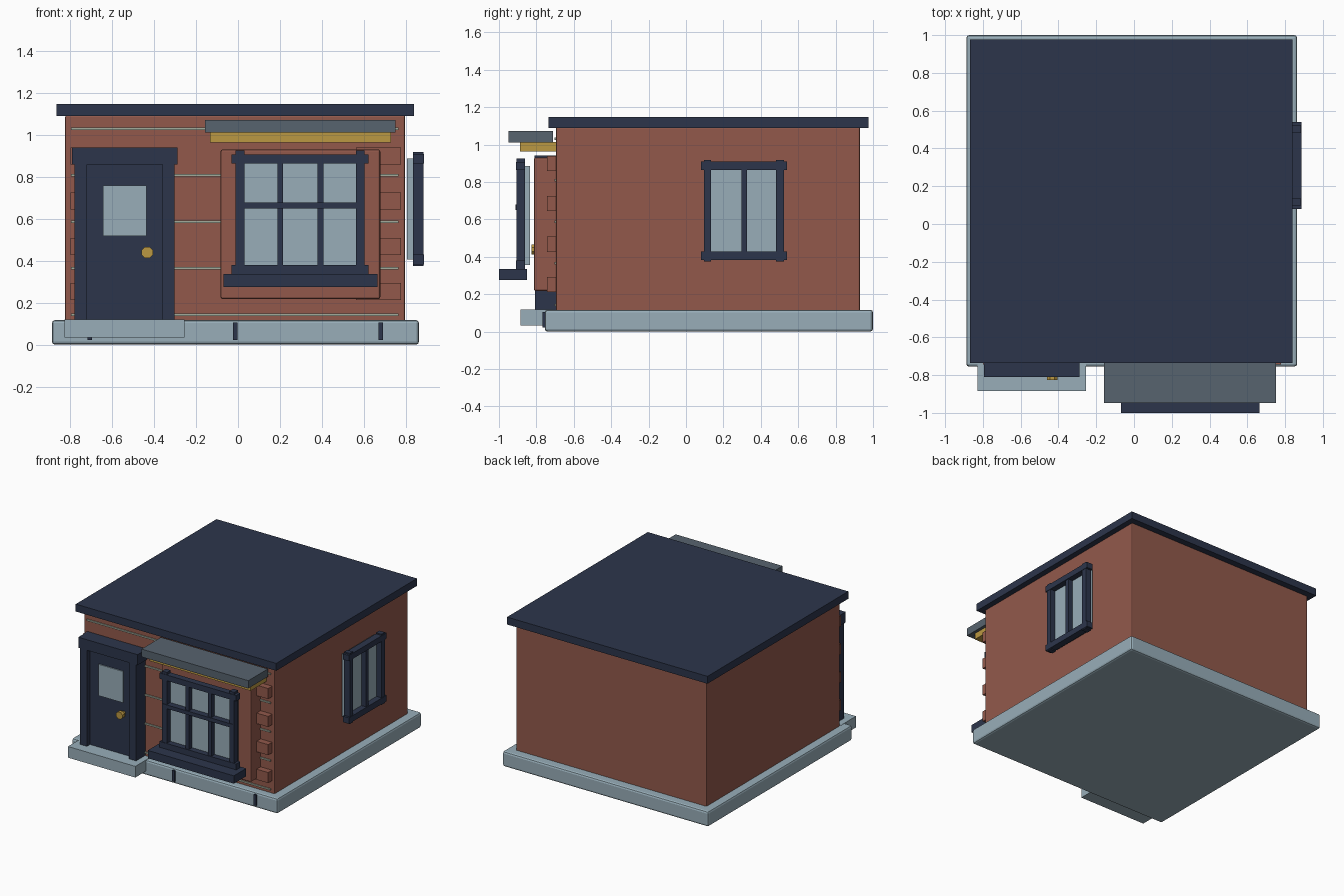
import bpy, math

DZ = -0.007  # grid reading correction so the plinth rests on z = 0


def material(name, rgb):
    m = bpy.data.materials.new(name)
    lin = [((c / 255 + 0.055) / 1.055) ** 2.4 for c in rgb]
    m.diffuse_color = (*lin, 1)
    return m


BRICK = material("brick red", (146, 89, 75))
NAVY = material("dark navy", (44, 53, 75))
PALE = material("pale blue grey", (152, 174, 185))
SLATE = material("slate grey", (87, 99, 110))
GOLD = material("gold", (187, 152, 66))
MORTAR = material("pale mortar", (163, 172, 156))


def box(name, x, y, z, mat, bevel=0.0):
    """Box given by (min, max) pairs on each axis."""
    bpy.ops.mesh.primitive_cube_add(size=1, location=(sum(x) / 2, sum(y) / 2, sum(z) / 2 + DZ))
    o = bpy.context.object
    o.name = name
    o.scale = (x[1] - x[0], y[1] - y[0], z[1] - z[0])
    bpy.ops.object.transform_apply(location=False, rotation=False, scale=True)
    o.data.materials.append(mat)
    if bevel:
        b = o.modifiers.new("bevel", 'BEVEL')
        b.width = bevel
        b.segments = 2
    return o


# Main masses
box("plinth", (-0.888, 0.864), (-0.755, 1.0), (0.007, 0.124), PALE, 0.015)
box("walls", (-0.825, 0.798), (-0.695, 0.93), (0.115, 1.1), BRICK, 0.008)
box("roof_slab", (-0.867, 0.84), (-0.735, 0.977), (1.097, 1.154), NAVY)
box("door_step", (-0.828, -0.255), (-0.885, -0.70), (0.04, 0.126), PALE)

# Plinth joints
for x in (-0.707, -0.014, 0.681):
    box("plinth_joint", (x - 0.011, x + 0.011), (-0.767, -0.74), (0.029, 0.112), NAVY)

# Mortar courses on the front
for i in range(5):
    z = 0.15 + 0.222 * i
    box("mortar_course", (-0.797, 0.766), (-0.703, -0.69), (z - 0.006, z + 0.006), MORTAR)

# Corner blocks
for z in (0.219, 0.434, 0.651, 0.866):
    box("corner_block", (0.562, 0.777), (-0.743, -0.69), (z, z + 0.081), BRICK)
    box("corner_block", (-0.80, -0.587), (-0.743, -0.69), (z, z + 0.081), BRICK)

# Door
box("door_panel", (-0.725, -0.355), (-0.77, -0.69), (0.12, 0.87), NAVY)
for a, b in ((-0.779, -0.72), (-0.361, -0.302)):
    box("door_post", (a, b), (-0.808, -0.69), (0.12, 0.87), NAVY)
box("door_lintel", (-0.793, -0.288), (-0.81, -0.69), (0.867, 0.948), NAVY)
box("door_glass", (-0.645, -0.436), (-0.778, -0.769), (0.526, 0.767), PALE)


def knob_part(name, r, y0, y1):
    bpy.ops.mesh.primitive_cylinder_add(vertices=8, radius=r, depth=y1 - y0,
                                        location=(-0.433, (y0 + y1) / 2, 0.447 + DZ),
                                        rotation=(math.pi / 2, 0, math.pi / 8))
    o = bpy.context.object
    o.rotation_euler = (math.pi / 2, math.pi / 8, 0)
    o.name = name
    o.data.materials.append(GOLD)


knob_part("knob_stem", 0.014, -0.80, -0.765)
knob_part("door_knob", 0.029, -0.827, -0.797)

# Front window
box("window_surround", (-0.083, 0.679), (-0.813, -0.69), (0.224, 0.938), BRICK, 0.01)
box("front_glass", (0.0, 0.59), (-0.865, -0.834), (0.362, 0.892), PALE)
for a, b in ((-0.012, 0.03), (0.563, 0.603)):
    box("front_window_post", (a, b), (-0.907, -0.861), (0.343, 0.933), NAVY)
for a, b in ((0.871, 0.915), (0.343, 0.388)):
    box("front_window_rail", (-0.031, 0.622), (-0.91, -0.861), (a, b), NAVY)
for a, b in ((0.188, 0.215), (0.379, 0.407)):
    box("front_mullion", (a, b), (-0.904, -0.861), (0.36, 0.89), NAVY)
box("front_crossbar", (0.0, 0.59), (-0.912, -0.861), (0.657, 0.686), NAVY)
box("window_sill", (-0.068, 0.665), (-1.0, -0.85), (0.283, 0.343), NAVY)

# Canopy over the front window
box("canopy", (-0.158, 0.752), (-0.948, -0.711), (1.019, 1.079), SLATE)
box("canopy_trim", (-0.134, 0.729), (-0.887, -0.69), (0.971, 1.02), GOLD)

# Right side window
box("side_glass", (0.807, 0.842), (0.112, 0.505), (0.414, 0.895), PALE)
for a, b in ((0.097, 0.134), (0.482, 0.523)):
    box("side_window_post", (0.836, 0.885), (a, b), (0.382, 0.925), NAVY)
for a, b in ((0.872, 0.916), (0.39, 0.436)):
    box("side_window_rail", (0.836, 0.888), (0.08, 0.54), (a, b), NAVY)
box("side_mullion", (0.836, 0.882), (0.298, 0.327), (0.41, 0.90), NAVY)
